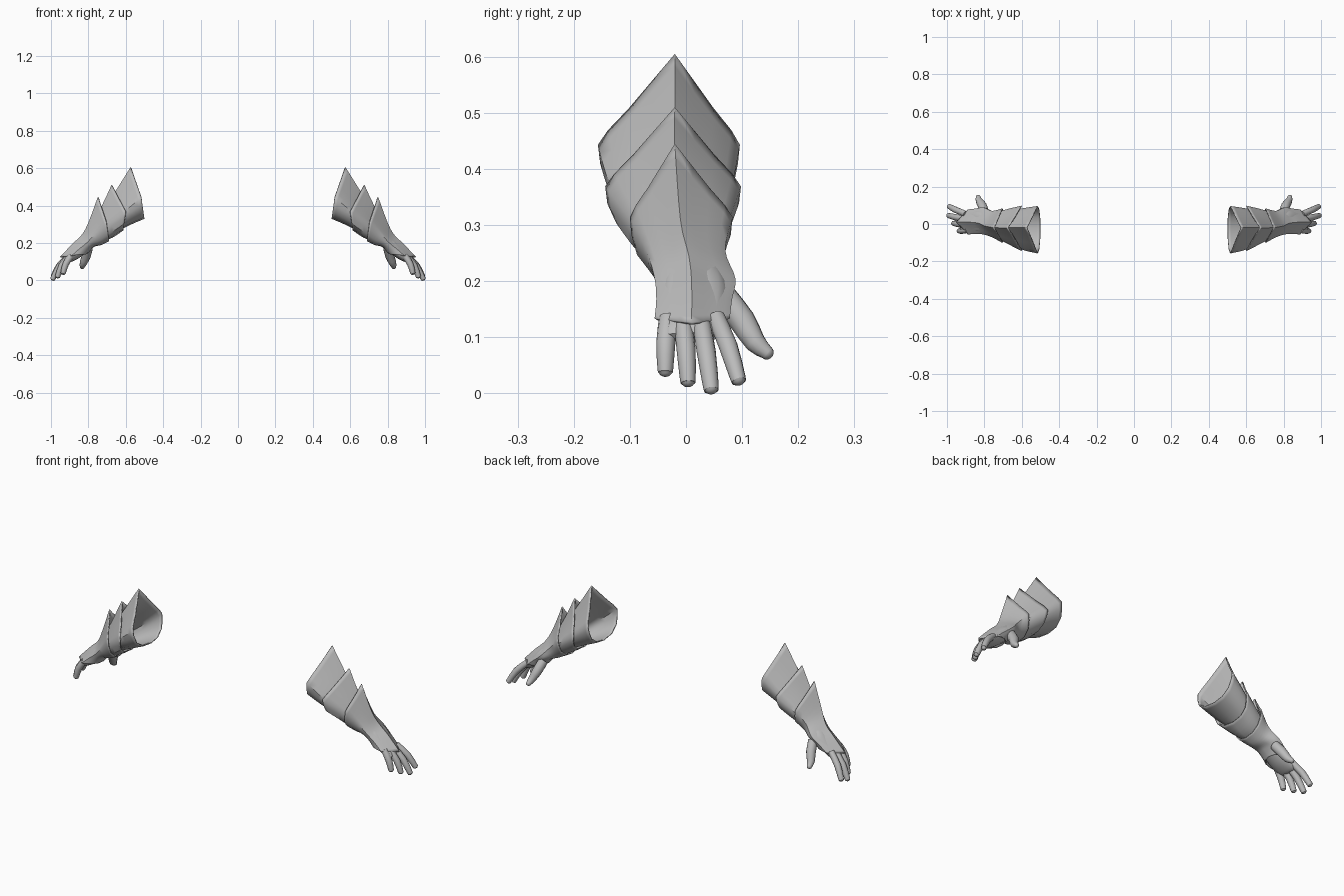
import bpy, bmesh, math
from mathutils import Vector

cube = bpy.data.objects.get("Cube")
if cube:
    bpy.data.objects.remove(cube, do_unlink=True)

grey = bpy.data.materials.new("plain_grey")
grey.use_nodes = True
COLOUR = (0.5, 0.5, 0.5, 1)
grey.diffuse_color = COLOUR
grey.node_tree.nodes["Principled BSDF"].inputs["Base Color"].default_value = COLOUR

# Forearm frame: along the arm, and outward from its back
ORIGIN = Vector((0.5, 0, 0.4))
ALONG, UP, SIDE = Vector((0.8, 0, -0.6)), Vector((0.6, 0, 0.8)), Vector((0, 1, 0))

# Half cross-sections: (share of width, 0 = ridge, 1 = side, 2 = underside)
RIDGED = [(0, 0), (0.3, 0.3), (0.6, 0.6), (0.87, 0.84), (1, 1), (0.97, 1.3),
          (0.84, 1.65), (0.5, 1.92), (0, 2)]
ROUND = [(math.sin(i * math.pi / 8), 1 - math.cos(i * math.pi / 8)) for i in range(9)]


def blend(vals, t):
    top, side, low = vals
    return top + (side - top) * t if t < 1 else side + (low - side) * (t - 1)


def section(s, h, y, half):
    """Ring from (ridge, side, underside) positions and (-y, middle, +y) limits."""
    y_neg, y_mid, y_pos = y
    right = [(y_mid + (y_pos - y_mid) * w, t) for w, t in half]
    left = [(y_mid + (y_neg - y_mid) * w, t) for w, t in half[-2:0:-1]]
    return [ORIGIN + ALONG * blend(s, t) + UP * blend(h, t) + SIDE * yy
            for yy, t in right + left]


def smooth_rings(rings, steps):
    """Catmull-Rom rings between the given ones."""
    out = []
    for k in range(len(rings) - 1):
        quad = [rings[max(k - 1, 0)], rings[k], rings[k + 1],
                rings[min(k + 2, len(rings) - 1)]]
        for j in range(steps):
            t = j / steps
            out.append([0.5 * (2 * b + (c - a) * t + (2 * a - 5 * b + 4 * c - d) * t ** 2
                               + (3 * b - a - 3 * c + d) * t ** 3)
                        for a, b, c, d in zip(*quad)])
    return out + [rings[-1]]


def loft(name, rings, steps=4, capped=False, thick=0):
    bm = bmesh.new()
    rows = [[bm.verts.new(p) for p in ring] for ring in smooth_rings(rings, steps)]
    for r0, r1 in zip(rows, rows[1:]):
        for i in range(len(r0)):
            j = (i + 1) % len(r0)
            bm.faces.new((r0[i], r1[i], r1[j], r0[j]))
    if capped:
        bm.faces.new(rows[0])
        bm.faces.new(rows[-1])
        bmesh.ops.recalc_face_normals(bm, faces=bm.faces)
    mesh = bpy.data.meshes.new(name)
    bm.to_mesh(mesh)
    bm.free()
    mesh.materials.append(grey)
    obj = bpy.data.objects.new(name, mesh)
    bpy.context.collection.objects.link(obj)
    bpy.ops.object.select_all(action="DESELECT")
    obj.select_set(True)
    bpy.context.view_layer.objects.active = obj
    bpy.ops.object.shade_smooth_by_angle(angle=math.radians(40))
    if thick:
        solid = obj.modifiers.new("thickness", "SOLIDIFY")
        solid.thickness, solid.offset = thick, -1
    obj.modifiers.new("other_arm", "MIRROR")
    return obj


def digit(name, path, radii):
    """Rounded finger swept along a path."""
    pts = [Vector(p) for p in path]
    centres, sizes = pts[:-1], list(radii[:-1])
    tip, r = pts[-1], radii[-1]
    end = (tip - pts[-2]).normalized()
    for a in (0, 30, 60, 85):
        centres.append(tip - end * r * (1 - math.sin(math.radians(a))))
        sizes.append(r * math.cos(math.radians(a)))
    rings = []
    for i, (c, size) in enumerate(zip(centres, sizes)):
        d = end if i >= len(pts) - 1 else (pts[i + 1] - pts[max(i - 1, 0)]).normalized()
        u = d.cross(SIDE).normalized()
        v = d.cross(u)
        rings.append([c + (u * math.cos(k * math.tau / 12) + v * math.sin(k * math.tau / 12))
                      * size for k in range(12)])
    loft(name, rings, steps=2, capped=True)


# Armour plates, each a flared ridged sleeve tucked into the next
PLATES = {
    "elbow_cuff": [
        ((-0.063, -0.012, 0.042), (0.209, 0.045, -0.056), (-0.157, -0.02, 0.096)),
        ((0.07, 0.1, 0.13), (0.158, 0.04, -0.035), (-0.135, -0.02, 0.082)),
        ((0.2, 0.2, 0.22), (0.11, 0.04, -0.02), (-0.09, -0.02, 0.06))],
    "middle_plate": [
        ((0.075, 0.1, 0.17), (0.194, 0.036, -0.038), (-0.144, -0.02, 0.098)),
        ((0.18, 0.19, 0.24), (0.138, 0.04, -0.034), (-0.106, -0.02, 0.08)),
        ((0.28, 0.28, 0.29), (0.09, 0.035, -0.02), (-0.068, -0.015, 0.06))],
    "gauntlet": [
        ((0.173, 0.216, 0.265), (0.186, 0.055, -0.038), (-0.1, -0.02, 0.083)),
        ((0.294, 0.294, 0.31), (0.108, 0.04, -0.03), (-0.071, -0.01, 0.07)),
        ((0.361, 0.361, 0.345), (0.077, 0.027, -0.015), (-0.056, 0.005, 0.088)),
        ((0.43, 0.42, 0.37), (0.068, 0.024, -0.017), (-0.053, 0.01, 0.082)),
        ((0.525, 0.47, 0.4), (0.052, 0.02, -0.024), (-0.056, 0.01, 0.078))],
}
for name, rows in PLATES.items():
    loft(name, [section(*row, RIDGED) for row in rows], thick=0.006)

# Palm inside the gauntlet
PALM = [(0.31, 0.06, -0.01, -0.04, 0.055), (0.38, 0.058, -0.014, -0.045, 0.075),
        (0.45, 0.046, -0.014, -0.046, 0.072), (0.5, 0.036, -0.004, -0.045, 0.068),
        (0.52, 0.026, 0.006, -0.04, 0.06)]
loft("palm", [section((s, s, s), (top, (top + low) / 2, low), (y0, (y0 + y1) / 2, y1), ROUND)
              for s, top, low, y0, y1 in PALM], capped=True)

# Fingers: base, knuckle and tip
FINGERS = {
    "little_finger": ((0.89, -0.032, 0.135), (0.92, -0.036, 0.09), (0.938, -0.037, 0.03)),
    "ring_finger": ((0.9, -0.006, 0.135), (0.942, 0, 0.08), (0.968, 0.004, 0.012)),
    "middle_finger": ((0.9, 0.026, 0.135), (0.955, 0.036, 0.075), (0.995, 0.046, 0)),
    "index_finger": ((0.9, 0.054, 0.135), (0.952, 0.075, 0.085), (0.992, 0.096, 0.016)),
}
for name, path in FINGERS.items():
    digit(name, path, (0.016, 0.017, 0.014))

# Thumb
digit("thumb", [(0.8, 0.065, 0.175), (0.812, 0.1, 0.13), (0.828, 0.124, 0.09),
                (0.836, 0.153, 0.065)], (0.024, 0.024, 0.019, 0.013))
